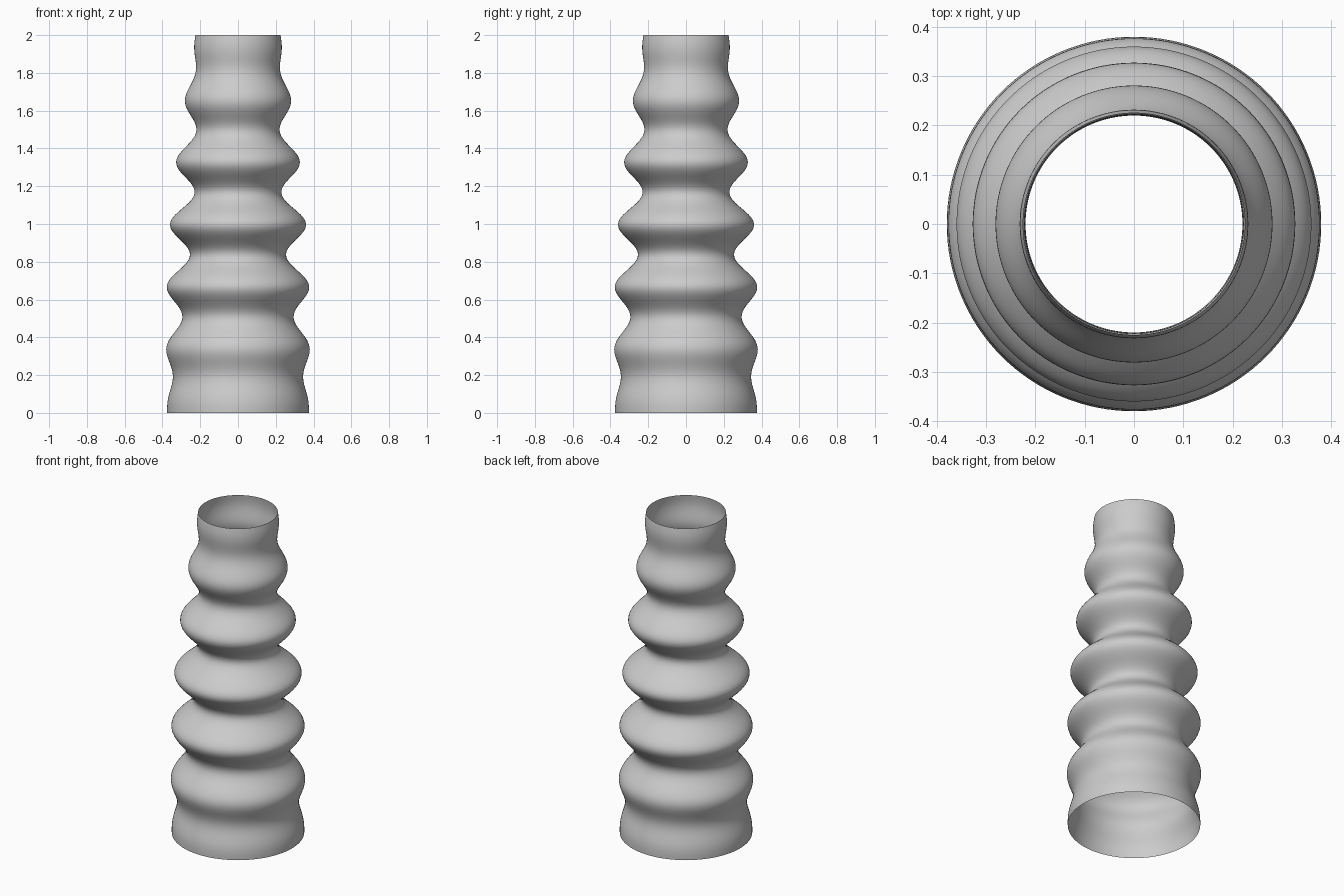
import bpy, bmesh
from math import sin, cos, pi

if "Cube" in bpy.data.objects:
    bpy.data.objects.remove(bpy.data.objects["Cube"])

SEGMENTS, RINGS, HEIGHT = 128, 160, 2.0


def radius(z):
    # straight taper plus ripples that fade out at both ends
    return 0.375 - 0.075 * z + 0.06 * sin(pi * z / HEIGHT) * cos(6 * pi * z)


# open bellows tube, lathed ring by ring
bm = bmesh.new()
rings = []
for i in range(RINGS + 1):
    z = HEIGHT * i / RINGS
    r = radius(z)
    rings.append([bm.verts.new((r * cos(2 * pi * k / SEGMENTS), r * sin(2 * pi * k / SEGMENTS), z))
                  for k in range(SEGMENTS)])

for low, high in zip(rings, rings[1:]):
    for k in range(SEGMENTS):
        n = (k + 1) % SEGMENTS
        face = bm.faces.new((low[k], low[n], high[n], high[k]))
        face.smooth = True

mesh = bpy.data.meshes.new("bellows_tube")
bm.to_mesh(mesh)
bm.free()
bpy.context.collection.objects.link(bpy.data.objects.new("bellows_tube", mesh))
